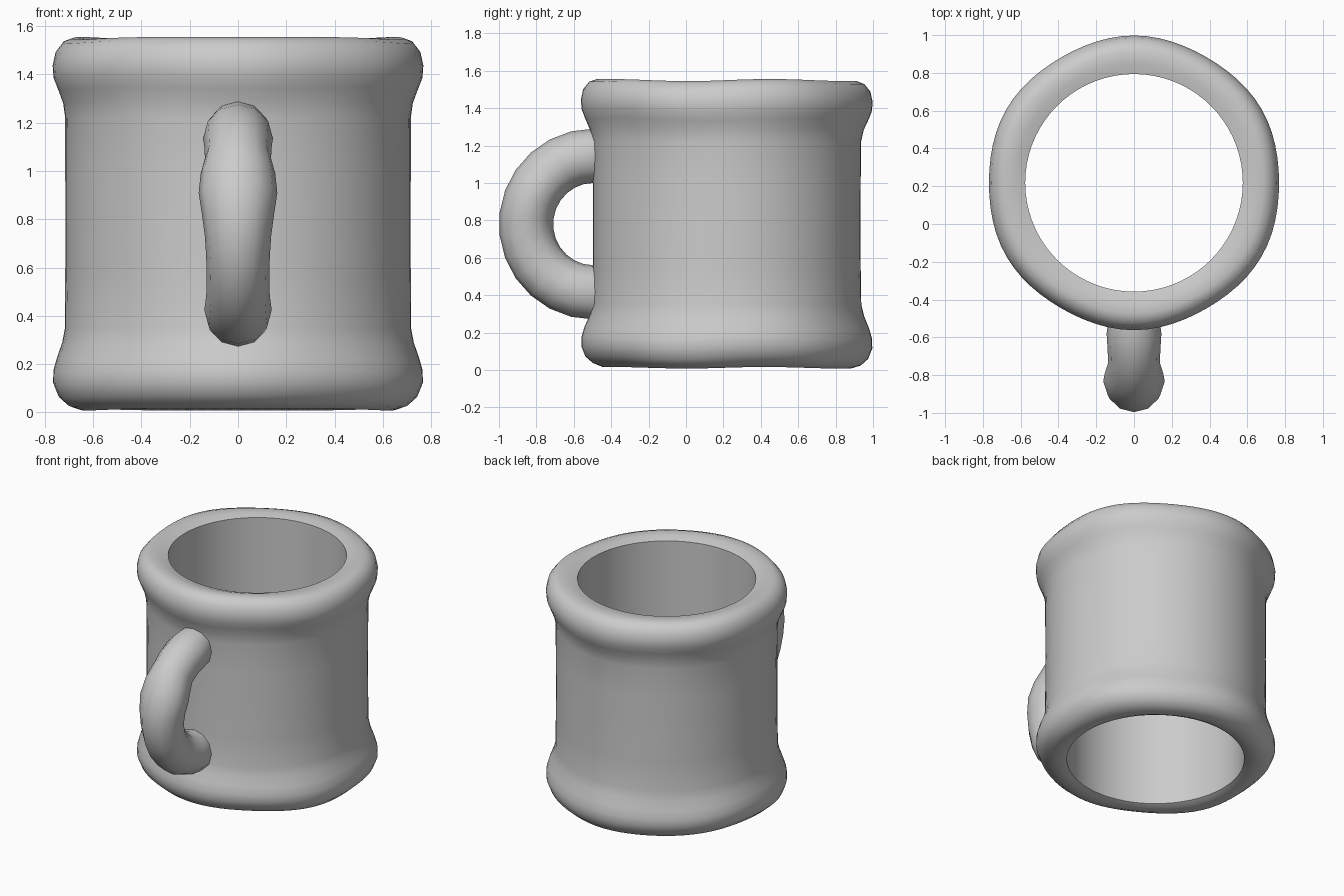
import bpy, bmesh, math

if "Cube" in bpy.data.objects:
    bpy.data.objects.remove(bpy.data.objects["Cube"])

CY = 0.218      # body axis in y
SEG = 72


def finish(name, bm, angle):
    bmesh.ops.recalc_face_normals(bm, faces=bm.faces)
    me = bpy.data.meshes.new(name)
    bm.to_mesh(me)
    bm.free()
    ob = bpy.data.objects.new(name, me)
    bpy.context.collection.objects.link(ob)
    bpy.ops.object.select_all(action='DESELECT')
    ob.select_set(True)
    bpy.context.view_layer.objects.active = ob
    bpy.ops.object.shade_smooth_by_angle(angle=math.radians(angle))
    return ob


def bridge(bm, a, b):
    n = len(a)
    for i in range(n):
        j = (i + 1) % n
        bm.faces.new((a[i], a[j], b[j], b[i]))


# Open-ended body: closed wall profile (radius, height, hand-made wobble)
profile = [
    (0.576, 0.03, 0), (0.61, 0.015, 0.3), (0.66, 0.012, 0.6), (0.71, 0.03, 1),
    (0.75, 0.065, 1), (0.772, 0.12, 1), (0.771, 0.17, 1), (0.755, 0.225, 1),
    (0.732, 0.285, 0.6), (0.718, 0.35, 0.2), (0.716, 0.55, 0), (0.715, 0.78, 0),
    (0.716, 1.0, 0), (0.717, 1.22, 0.2), (0.728, 1.285, 0.6), (0.75, 1.34, 1),
    (0.77, 1.39, 1), (0.774, 1.44, 1), (0.762, 1.495, 1), (0.73, 1.535, 1),
    (0.69, 1.55, 0.8), (0.63, 1.545, 0.5), (0.576, 1.53, 0),
]
bm = bmesh.new()
rings = []
for r, z, w in profile:
    ring = []
    for i in range(SEG):
        a = 2 * math.pi * i / SEG
        c = math.sin(a)   # mirrored left to right
        rr = r + w * 0.006 * math.cos(6 * (a - math.pi / 2))
        zz = z + w * 0.007 * math.sin(5 * c + 4 * z)
        ring.append(bm.verts.new((rr * math.cos(a), CY + rr * c, zz)))
    rings.append(ring)
for k in range(len(rings)):
    bridge(bm, rings[k], rings[(k + 1) % len(rings)])
finish("mug_body", bm, 40)

# Handle: half-ring tube with an uneven half-width, ends buried in the wall
widths = [0.115, 0.135, 0.14, 0.135, 0.13, 0.13, 0.132, 0.138, 0.15, 0.163,
          0.155, 0.137, 0.14, 0.145, 0.135, 0.115]
stations = [(-0.43, 0.415, -math.pi / 2)]
n = len(widths) - 2
for k in range(n):
    t = -math.pi / 2 + math.pi * k / (n - 1)
    stations.append((-0.495 - 0.36 * math.cos(t), 0.78 + 0.365 * math.sin(t), t))
stations.append((-0.43, 1.145, math.pi / 2))

bm = bmesh.new()
rings = []
for (y, z, t), w in zip(stations, widths):
    ring = []
    for i in range(12):
        a = 2 * math.pi * i / 12
        d = 0.145 * math.cos(a)          # outward from the ring centre
        ring.append(bm.verts.new((w * math.sin(a),
                                  y - d * math.cos(t), z + d * math.sin(t))))
    rings.append(ring)
for a, b in zip(rings, rings[1:]):
    bridge(bm, a, b)
bm.faces.new(rings[0])
bm.faces.new(rings[-1])
finish("handle", bm, 35)
